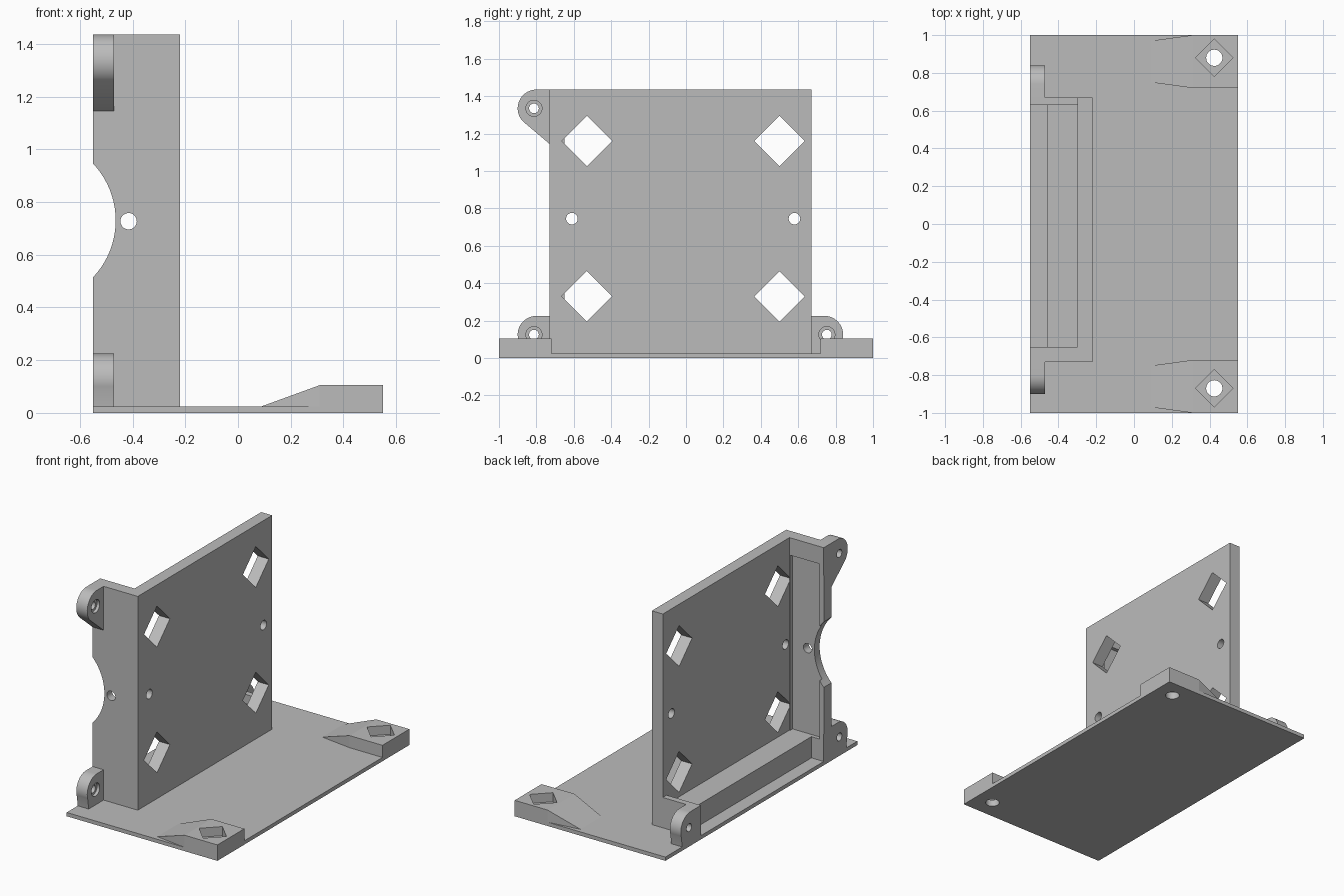
import bpy
import bmesh
from math import sin, cos, pi, radians
from mathutils import Vector

if "Cube" in bpy.data.objects:
    bpy.data.objects.remove(bpy.data.objects["Cube"], do_unlink=True)

grey = bpy.data.materials.new("plain grey")
grey.use_nodes = True
grey.diffuse_color = (0.5, 0.5, 0.5, 1)
grey.node_tree.nodes["Principled BSDF"].inputs["Base Color"].default_value = (0.5, 0.5, 0.5, 1)


def add_object(name, bm):
    bmesh.ops.recalc_face_normals(bm, faces=bm.faces)
    mesh = bpy.data.meshes.new(name)
    bm.to_mesh(mesh)
    bm.free()
    mesh.materials.append(grey)
    obj = bpy.data.objects.new(name, mesh)
    bpy.context.collection.objects.link(obj)
    return obj


def prism(name, profile, lo, hi, axis):
    """Extrude a 2D profile along an axis (profile uses the other two axes in order)."""
    def place(p, h):
        co = list(p)
        co.insert("xyz".index(axis), h)
        return co
    bm = bmesh.new()
    face = bm.faces.new([bm.verts.new(place(p, lo)) for p in profile])
    new = bmesh.ops.extrude_face_region(bm, geom=[face])["geom"]
    shift = Vector(place((0, 0), hi - lo))
    bmesh.ops.translate(bm, vec=shift, verts=[v for v in new if isinstance(v, bmesh.types.BMVert)])
    return add_object(name, bm)


def box(name, x, y, z):
    return prism(name, [(x[0], y[0]), (x[1], y[0]), (x[1], y[1]), (x[0], y[1])], z[0], z[1], "z")


def arc(cx, cy, r, start, end, n=20):
    angles = [radians(start + (end - start) * i / n) for i in range(n + 1)]
    return [(cx + r * cos(a), cy + r * sin(a)) for a in angles]


def hole(cx, cy, r, lo, hi, axis, sides=32):
    """Round cutter, or a diamond with four sides."""
    ring = [(cx + r * cos(2 * pi * i / sides), cy + r * sin(2 * pi * i / sides)) for i in range(sides)]
    return prism("cutter", ring, lo, hi, axis)


def cut(obj, cutters):
    for c in cutters:
        mod = obj.modifiers.new("cut", "BOOLEAN")
        mod.operation = "DIFFERENCE"
        mod.solver = "EXACT"
        mod.object = c
    deps = bpy.context.evaluated_depsgraph_get()
    mesh = bpy.data.meshes.new_from_object(obj.evaluated_get(deps))
    obj.modifiers.clear()
    obj.data = mesh
    for c in cutters:
        bpy.data.objects.remove(c, do_unlink=True)


BASE = 0.025
TOP = 1.435
X_OUT, X_IN, X_FACE = -0.55, -0.30, -0.22
Y_FRONT, Y_INNER, Y_BACK = -0.73, -0.65, 0.67
MOUNT_X = 0.425
MOUNTS = {"front": -0.87, "back": 0.88}

# Base plate with mounting holes
base = box("base_plate", (X_OUT, 0.55), (-1, 1), (0, BASE))
cut(base, [hole(MOUNT_X, y, 0.043, -0.1, 0.2, "z") for y in MOUNTS.values()])

# Ramped corner pads with diamond pockets
for side, y in MOUNTS.items():
    s = 1 if y > 0 else -1
    bm = bmesh.new()
    for x, z in ((0.31, BASE), (0.31, 0.105), (0.55, BASE), (0.55, 0.105)):
        for edge in (0.72, 1):
            bm.verts.new((x, s * edge, z))
    for edge in (0.75, 0.97):
        bm.verts.new((0.09, s * edge, BASE))
    bmesh.ops.convex_hull(bm, input=bm.verts)
    bmesh.ops.dissolve_limit(bm, angle_limit=0.01, verts=bm.verts, edges=bm.edges)
    pad = add_object(side + "_corner_pad", bm)
    cut(pad, [hole(MOUNT_X, y, 0.10, 0.045, 0.2, "z", 4),
              hole(MOUNT_X, y, 0.043, -0.1, 0.2, "z")])

# Upright panel with diamond windows and screw holes
panel = box("upright_panel", (X_IN, X_FACE), (Y_FRONT, Y_BACK), (BASE, TOP))
cut(panel, [hole(y, z, 0.135, -0.5, 0, "x", 4) for y in (-0.53, 0.50) for z in (0.33, 1.16)]
    + [hole(y, 0.745, 0.031, -0.5, 0, "x") for y in (-0.61, 0.58)])

# Front side wall with a round notch, screw hole and shallow inner recess
notch = arc(-0.778, 0.73, 0.314, -43.5, 43.5)
wall = prism("front_side_wall",
             [(X_OUT, BASE), (X_IN, BASE), (X_IN, TOP), (X_OUT, TOP)] + notch[::-1],
             Y_FRONT, Y_INNER, "y")
cut(wall, [hole(-0.415, 0.727, 0.031, -0.9, -0.5, "y"),
           box("cutter", (-0.52, -0.305), (-0.675, -0.5), (0.165, 1.32))])

# Bottom rail and low end wall
box("bottom_rail", (-0.46, X_IN), (Y_INNER, 0.63), (BASE, 0.165))
box("back_end_wall", (X_OUT, X_IN), (0.63, Y_BACK), (BASE, 0.225))


# Rounded screw ears with a shallow counterbore
def ear(name, wall_y, s, z, low):
    cy = wall_y + s * 0.07
    if low:
        shape = [(wall_y, BASE), (wall_y, z + 0.1)]
        shape += [(cy + s * a, b) for a, b in arc(0, z, 0.1, 90, -20)]
        shape += [(cy + s * 0.085, BASE)]
    else:
        shape = [(wall_y, z - 0.19), (wall_y, z + 0.1)]
        shape += [(cy + s * a, b) for a, b in arc(0, z, 0.1, 90, -45)]
    obj = prism(name, shape, X_OUT, -0.47, "x")
    hy = wall_y + s * 0.083
    cut(obj, [hole(hy, z, 0.026, -0.7, -0.3, "x"), hole(hy, z, 0.043, -0.49, -0.3, "x")])
    return obj


ears = [ear("front_lower_ear", Y_FRONT, -1, 0.125, True),
        ear("front_upper_ear", Y_FRONT, -1, 1.335, False),
        ear("back_lower_ear", Y_BACK, 1, 0.125, True)]

# Smooth the round surfaces, keep edges sharp
bpy.ops.object.select_all(action="DESELECT")
for obj in ears + [base, panel, wall]:
    obj.select_set(True)
bpy.context.view_layer.objects.active = wall
bpy.ops.object.shade_smooth_by_angle(angle=radians(30))
